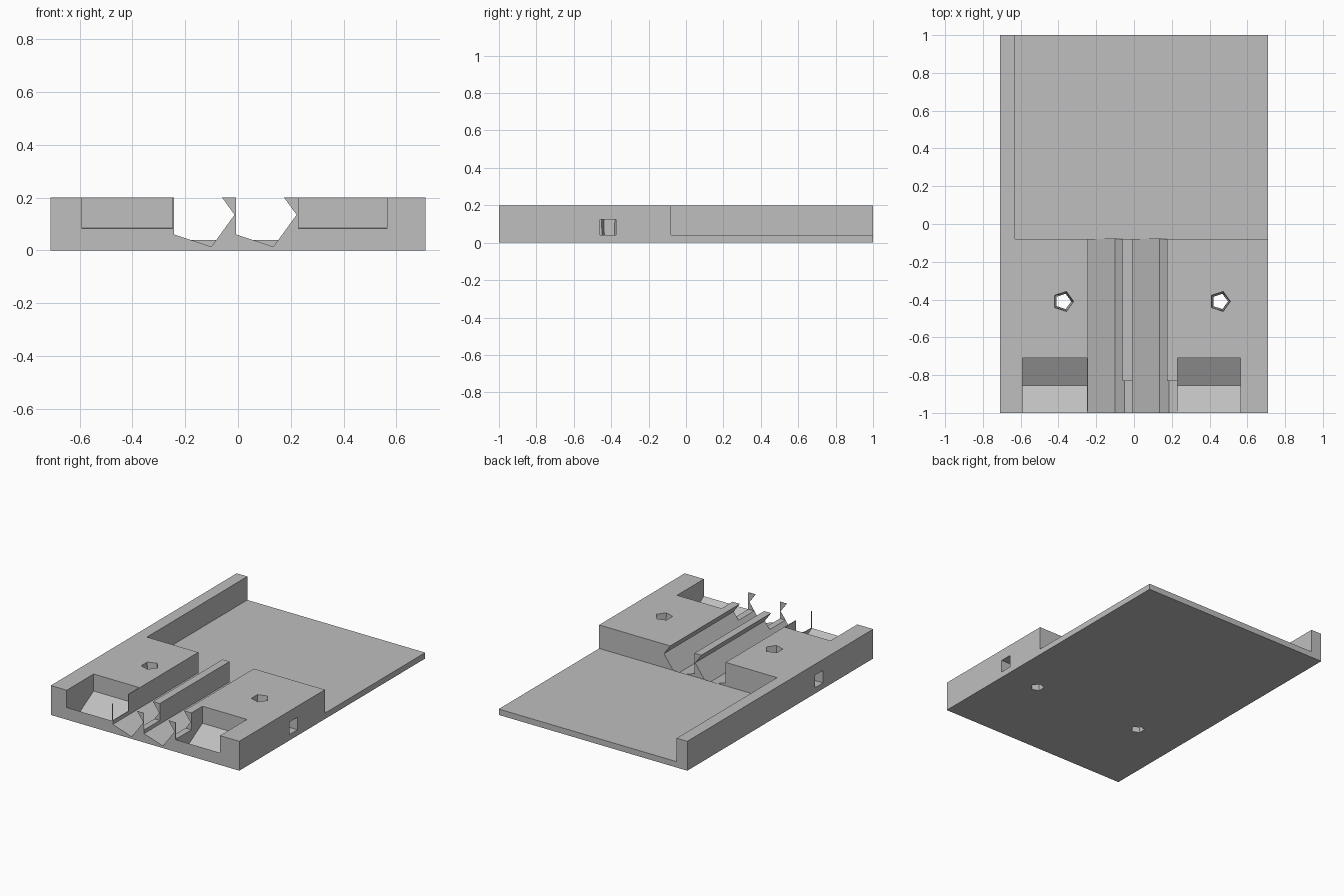
import bpy
import math
from mathutils import Matrix, Vector

cube = bpy.data.objects.get("Cube")
if cube:
    bpy.data.objects.remove(cube, do_unlink=True)

GREY = (0.52, 0.52, 0.52, 1)
grey = bpy.data.materials.new("plain_grey")
grey.use_nodes = True
grey.diffuse_color = GREY
grey.node_tree.nodes["Principled BSDF"].inputs["Base Color"].default_value = GREY


def box(name, low, high):
    """Box between two opposite corners."""
    low, high = Vector(low), Vector(high)
    bpy.ops.mesh.primitive_cube_add(size=1)
    ob = bpy.context.object
    ob.name = name
    ob.data.transform(Matrix.Translation((low + high) / 2) @ Matrix.Diagonal((high - low).to_4d()))
    ob.data.materials.append(grey)
    return ob


def prism(name, ring, start, end):
    """Prism whose end ring is moved from start to end."""
    n = len(ring)
    verts = [Vector(p) + Vector(off) for off in (start, end) for p in ring]
    faces = [range(n), range(n, 2 * n)]
    faces += [(i, (i + 1) % n, n + (i + 1) % n, n + i) for i in range(n)]
    mesh = bpy.data.meshes.new(name)
    mesh.from_pydata(verts, [], [tuple(f) for f in faces])
    ob = bpy.data.objects.new(name, mesh)
    bpy.context.collection.objects.link(ob)
    bpy.context.view_layer.objects.active = ob
    bpy.ops.object.select_all(action='DESELECT')
    ob.select_set(True)
    bpy.ops.object.mode_set(mode='EDIT')
    bpy.ops.mesh.select_all(action='SELECT')
    bpy.ops.mesh.normals_make_consistent(inside=False)
    bpy.ops.object.mode_set(mode='OBJECT')
    mesh.materials.append(grey)
    return ob


def polygon(sides, radius, turn=0):
    return [(radius * math.cos(turn + math.tau * i / sides),
             radius * math.sin(turn + math.tau * i / sides)) for i in range(sides)]


def cut(body, tool):
    tool.hide_render = True
    mod = body.modifiers.new("cut", 'BOOLEAN')
    mod.operation = 'DIFFERENCE'
    mod.solver = 'EXACT'
    mod.object = tool
    bpy.context.view_layer.objects.active = body
    bpy.ops.object.modifier_apply(modifier=mod.name)
    bpy.data.objects.remove(tool, do_unlink=True)


# Solid block
body = box("mount_body", (-0.71, -1, 0), (0.71, 1, 0.2))

# Low rear tray with one side wall
cut(body, box("tray_cutter", (-0.63, -0.08, 0.04), (1, 1.2, 0.4)))

# Two five-sided channels running front to back
for x in (-0.14, 0.095):
    ring = [(x + a, 0, 0.135 + b) for a, b in polygon(5, 0.127)]
    cut(body, prism("channel_cutter", ring, (0, -1.2, 0), (0, -0.08, 0)))

# Cross slot through the ribs, leaving a thin skin at the front
cut(body, box("slot_cutter", (-0.25, -0.998, 0.085), (0.235, -0.83, 0.4)))

# Hexagonal front pockets with V floors
for x0, x1 in ((-0.59, -0.248), (0.23, 0.565)):
    ring = [(0, -0.856 + a, 0.168 + b) for a, b in polygon(6, 0.168, math.pi / 2)]
    cut(body, prism("pocket_cutter", ring, (x0, 0, 0), (x1, 0, 0)))

# Tapered five-sided screw holes and square side holes that meet them
for x, side in ((-0.375, -1), (0.455, 1)):
    bpy.ops.mesh.primitive_cone_add(vertices=5, radius1=0.042, radius2=0.056, depth=0.22,
                                    location=(x, -0.41, 0.1))
    hole = bpy.context.object
    hole.data.transform(Matrix.Rotation(-math.pi / 2, 4, 'Z'))
    hole.data.materials.append(grey)
    cut(body, hole)
    ends = sorted((x, side))
    cut(body, box("side_hole_cutter", (ends[0], -0.46, 0.04), (ends[1], -0.375, 0.125)))

body.data.materials.clear()
body.data.materials.append(grey)
for face in body.data.polygons:
    face.material_index = 0
    face.use_smooth = False
